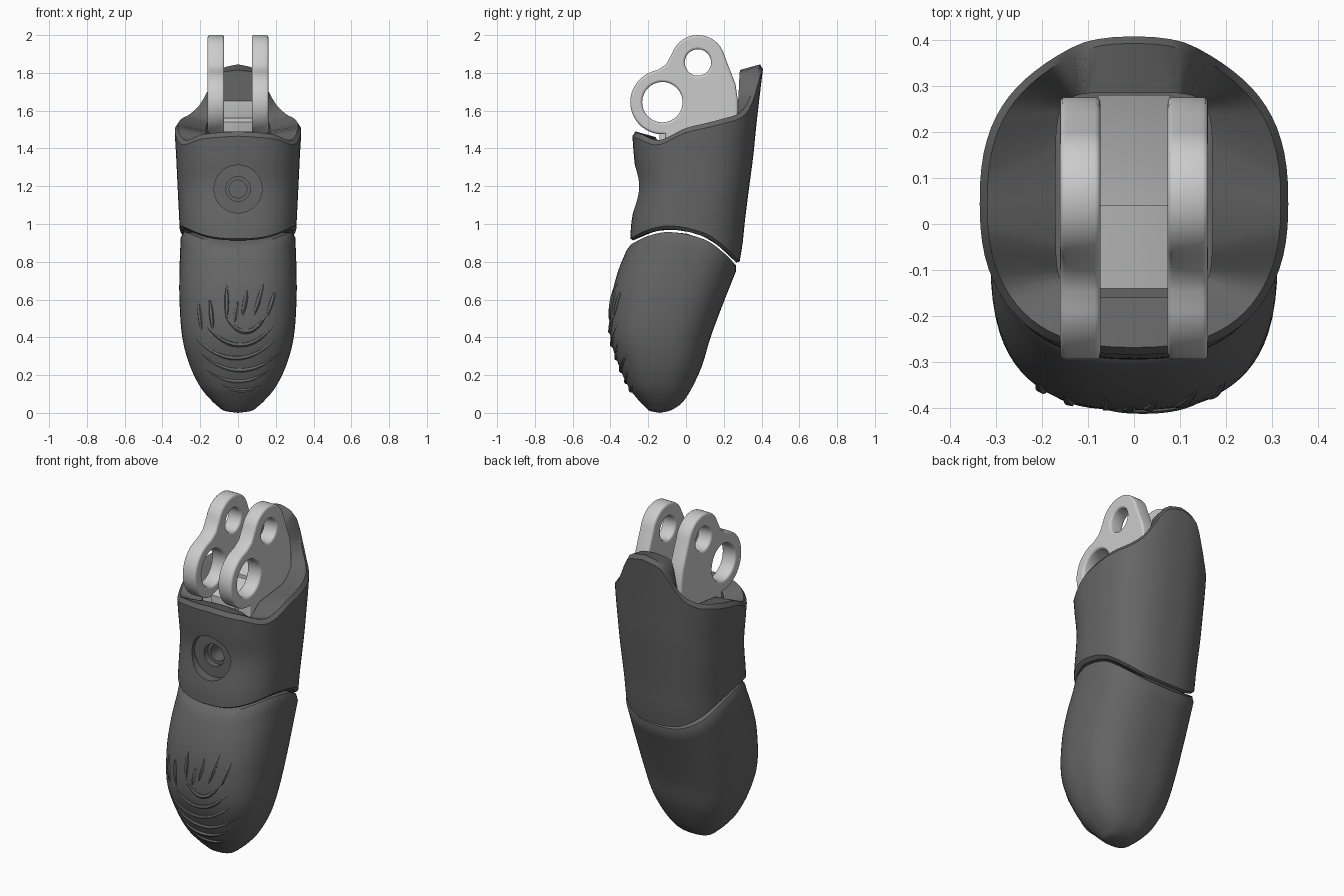
import bpy, bmesh
from math import sin, cos, radians, degrees, pi, copysign
from mathutils import Matrix, Vector

if "Cube" in bpy.data.objects:
    bpy.data.objects.remove(bpy.data.objects["Cube"])

N = 72  # points around each lofted ring


def material(name, v):
    m = bpy.data.materials.new(name)
    m.diffuse_color = (v, v, v, 1)
    m.use_nodes = True
    m.node_tree.nodes["Principled BSDF"].inputs["Base Color"].default_value = m.diffuse_color
    return m


DARK, LIGHT = material("dark_grey", 0.13), material("light_grey", 0.55)


def interp(table, t):
    """Smooth interpolation through rows of (key, value, ...)."""
    t = min(max(t, table[0][0]), table[-1][0])
    i = max(k for k in range(len(table) - 1) if table[k][0] <= t)
    p, q = table[i], table[i + 1]
    o, r = table[max(i - 1, 0)], table[min(i + 2, len(table) - 1)]
    d = q[0] - p[0]
    u = (t - p[0]) / d
    out = []
    for k in range(1, len(p)):
        m0 = (q[k] - o[k]) / (q[0] - o[0]) * d
        m1 = (r[k] - p[k]) / (r[0] - p[0]) * d
        out.append((2*u**3 - 3*u*u + 1)*p[k] + (u**3 - 2*u*u + u)*m0
                   + (3*u*u - 2*u**3)*q[k] + (u**3 - u*u)*m1)
    return out


def spow(v, e):
    return copysign(abs(v) ** e, v)


def oval(yf, yb, w, a, n):
    """Point on a squarish oval; angle 0 is the front."""
    return (w * spow(sin(a), 2/n), (yf + yb)/2 - (yb - yf)/2 * spow(cos(a), 2/n))


def finish(obj, mat, angle=35):
    obj.data.materials.clear()
    obj.data.materials.append(mat)
    obj.data.shade_smooth()
    obj.data.set_sharp_from_angle(angle=radians(angle))


def bake(obj):
    """Replace an object by its evaluated mesh."""
    dg = bpy.context.evaluated_depsgraph_get()
    me = bpy.data.meshes.new_from_object(obj.evaluated_get(dg))
    name, mw = obj.name, obj.matrix_world.copy()
    bpy.data.objects.remove(obj)
    new = bpy.data.objects.new(name, me)
    me.transform(mw)
    bpy.context.collection.objects.link(new)
    return new


def loft(name, rings, start, end):
    bm = bmesh.new()
    vs = [[bm.verts.new(p) for p in r] for r in rings]
    for r, s in zip(vs, vs[1:]):
        for i in range(N):
            j = (i + 1) % N
            bm.faces.new((r[i], r[j], s[j], s[i]))
    for ring, c in ((vs[0], start), (vs[-1], end)):
        cv = bm.verts.new(c)
        for i in range(N):
            bm.faces.new((ring[i], ring[(i + 1) % N], cv))
    bmesh.ops.recalc_face_normals(bm, faces=bm.faces)
    me = bpy.data.meshes.new(name)
    bm.to_mesh(me)
    obj = bpy.data.objects.new(name, me)
    bpy.context.collection.objects.link(obj)
    return obj


# Side profiles: height, front y, back y, half width
TIP = [(0, -.14, -.14, 0), (.01, -.19, -.09, .07), (.03, -.215, -.05, .10), (.06, -.245, -.015, .135),
       (.13, -.30, .03, .195), (.25, -.355, .085, .255), (.4, -.40, .13, .295), (.6, -.395, .205, .31),
       (.75, -.36, .265, .31), (.9, -.30, .325, .305), (1, -.28, .36, .305)]
SHELL = [(.75, -.30, .275, .30), (.9, -.295, .30, .305), (1, -.29, .31, .31), (1.2, -.26, .335, .32),
         (1.35, -.275, .355, .327), (1.5, -.285, .37, .335), (1.66, -.285, .388, .333), (1.84, -.285, .41, .32)]
# Joint arch (y, z) and shell rim height by angle
ARCH = [(-.33, .87), (-.3, .89), (-.2, .94), (-.08, .96), (.1, .92), (.2, .85), (.28, .77), (.36, .70)]
RIM = [(0, 1.49), (30, 1.475), (60, 1.445), (90, 1.52), (115, 1.56), (130, 1.58),
       (145, 1.63), (155, 1.71), (165, 1.81), (180, 1.845)]
ANG = [2 * pi * i / N for i in range(N)]


def arch(y):
    return interp(ARCH, y)[0]


def body(table, z, a):
    return (*oval(*interp(table, z), a, 2.5), z)


def joint_z(table, a):
    z = .88
    for _ in range(8):
        z = arch(body(table, z, a)[1])
    return z


def inset(p, k, cy, z=None, dz=0.0):
    x, y = p[0] * k, cy + (p[1] - cy) * k
    return (x, y, arch(y) + dz if z is None else z)


# Fingertip
tip_top = [joint_z(TIP, a) for a in ANG]
rings = [[body(TIP, .004 + (z - .03) * (i / 36) ** 1.8, a) for a, z in zip(ANG, tip_top)]
         for i in range(1, 37)]
edge = [body(TIP, z, a) for a, z in zip(ANG, tip_top)]
rings += [[inset(p, k, 0, dz=-.003) for p in edge] for k in (.96, .6, .3)]
tip = loft("fingertip", rings, (0, -.14, 0), (0, 0, arch(0)))
finish(tip, DARK)

# Middle segment shell with a raised back crest and open socket
low = [joint_z(SHELL, a) for a in ANG]
high = [interp(RIM, 180 - abs(180 - degrees(a)))[0] for a in ANG]
edge = [body(SHELL, z, a) for a, z in zip(ANG, low)]
rings = [[inset(p, k, .02, dz=.012) for p in edge] for k in (.3, .6, .95)]
rings += [[body(SHELL, l + .03 + (h - l - .055) * i / 20, a) for a, l, h in zip(ANG, low, high)]
          for i in range(21)]
rings.append([inset(body(SHELL, h, a), .95, .05, h) for a, h in zip(ANG, high)])
socket = [oval(-.16, .285, .17, a, 6) for a in ANG]
rings.append([(*p, h - .03) for p, h in zip(socket, high)])
rings.append([(*p, 1.3) for p in socket])
shell = loft("middle_segment", rings, (0, .02, arch(.02) + .012), (0, .06, 1.3))

# Stepped screw hole in the front
for r, y_end in ((.127, -.225), (.065, -.19), (.047, -.05)):
    bpy.ops.mesh.primitive_cylinder_add(vertices=40, radius=r, depth=y_end + .5,
                                        location=(0, (y_end - .5) / 2, 1.185), rotation=(pi/2, 0, 0))
    cutter = bpy.context.object
    cutter.name = "screw_hole_cutter"
    cutter.hide_render = True
    mod = shell.modifiers.new("hole", 'BOOLEAN')
    mod.object, mod.operation, mod.solver = cutter, 'DIFFERENCE', 'EXACT'
    shell = bake(shell)
    bpy.data.objects.remove(cutter)
shell.name = "middle_segment"
finish(shell, DARK)


def arc(cy, cz, r, a0, a1, n):
    return [(cy + r * cos(radians(a0 + (a1 - a0) * i / n)), cz + r * sin(radians(a0 + (a1 - a0) * i / n)))
            for i in range(n + 1)]


def slab(name, loops, x, half, bevel):
    """Extrude y-z outlines (later loops are holes) along x."""
    cu = bpy.data.curves.new(name, 'CURVE')
    cu.dimensions, cu.fill_mode = '2D', 'BOTH'
    cu.extrude, cu.bevel_depth, cu.offset, cu.bevel_resolution = half - bevel, bevel, -bevel, 2
    for pts in loops:
        sp = cu.splines.new('POLY')
        sp.points.add(len(pts) - 1)
        for p, (a, b) in zip(sp.points, pts):
            p.co = (a, b, 0, 1)
        sp.use_cyclic_u = True
    obj = bpy.data.objects.new(name, cu)
    bpy.context.collection.objects.link(obj)
    obj.matrix_world = Matrix(((0, 0, 1, x), (1, 0, 0, 0), (0, 1, 0, 0), (0, 0, 0, 1)))
    bpy.context.view_layer.update()
    obj = bake(obj)
    obj.name = name
    finish(obj, LIGHT)


# Hinge plates with two pin holes each
outline = (arc(-.125, 1.645, .17, 275, 112, 22) + [(-.145, 1.818), (-.105, 1.845)]
           + arc(.063, 1.855, .145, 160, 15, 20)
           + [(.235, 1.81), (.262, 1.74), (.275, 1.65), (.275, 1.31), (-.11, 1.31)])
holes = [arc(-.125, 1.645, .107, 0, 348.75, 31), arc(.063, 1.855, .07, 0, 345, 23)]
for side, x in (("left", -.117), ("right", .117)):
    slab(side + "_hinge_plate", [outline] + holes, x, .044, .012)

# Stepped web joining the plates
slab("hinge_web", [[(-.14, 1.31), (-.14, 1.49), (.04, 1.54), (.04, 1.56), (.18, 1.60),
                    (.28, 1.65), (.28, 1.31)]], 0, .078, .001)

# Tapered fingerprint ridges laid on the front of the tip
strokes = []
for cx, zb, half, rise in ((.04, .43, .13, .12), (.01, .36, .21, .14), (-.01, .29, .24, .13),
                           (.01, .225, .24, .12), (0, .165, .19, .08), (.02, .12, .13, .04)):
    strokes.append([(cx + half * u, zb + rise * u * u) for u in [i / 10 - 1 for i in range(21)]])
for x0, z0, x1, z1 in ((-.19, .42, -.21, .6), (-.13, .42, -.15, .62), (-.06, .48, -.06, .69),
                       (.02, .50, .05, .66), (.08, .50, .14, .7), (.15, .5, .2, .66), (-.02, .47, .0, .6)):
    strokes.append([(x0 + (x1 - x0) * i / 8, z0 + (z1 - z0) * i / 8) for i in range(9)])
cu = bpy.data.curves.new("fingerprint_ridges", 'CURVE')
cu.dimensions, cu.bevel_depth, cu.bevel_resolution = '3D', .014, 1
for pts in strokes:
    sp = cu.splines.new('POLY')
    sp.points.add(len(pts) - 1)
    for i, (p, (x, z)) in enumerate(zip(sp.points, pts)):
        yf, yb, w = interp(TIP, z)
        h = (yb - yf) / 2
        y = (yf + yb) / 2 - h * max(0, 1 - min(1, abs(x) / w) ** 2.5) ** .4
        p.co = (x, y + .004, z, 1)
        p.radius = max(.05, 1 - (2 * i / (len(pts) - 1) - 1) ** 2)
ridges = bpy.data.objects.new("fingerprint_ridges", cu)
bpy.context.collection.objects.link(ridges)
bpy.context.view_layer.update()
ridges = bake(ridges)
ridges.name = "fingerprint_ridges"
finish(ridges, DARK, 50)
